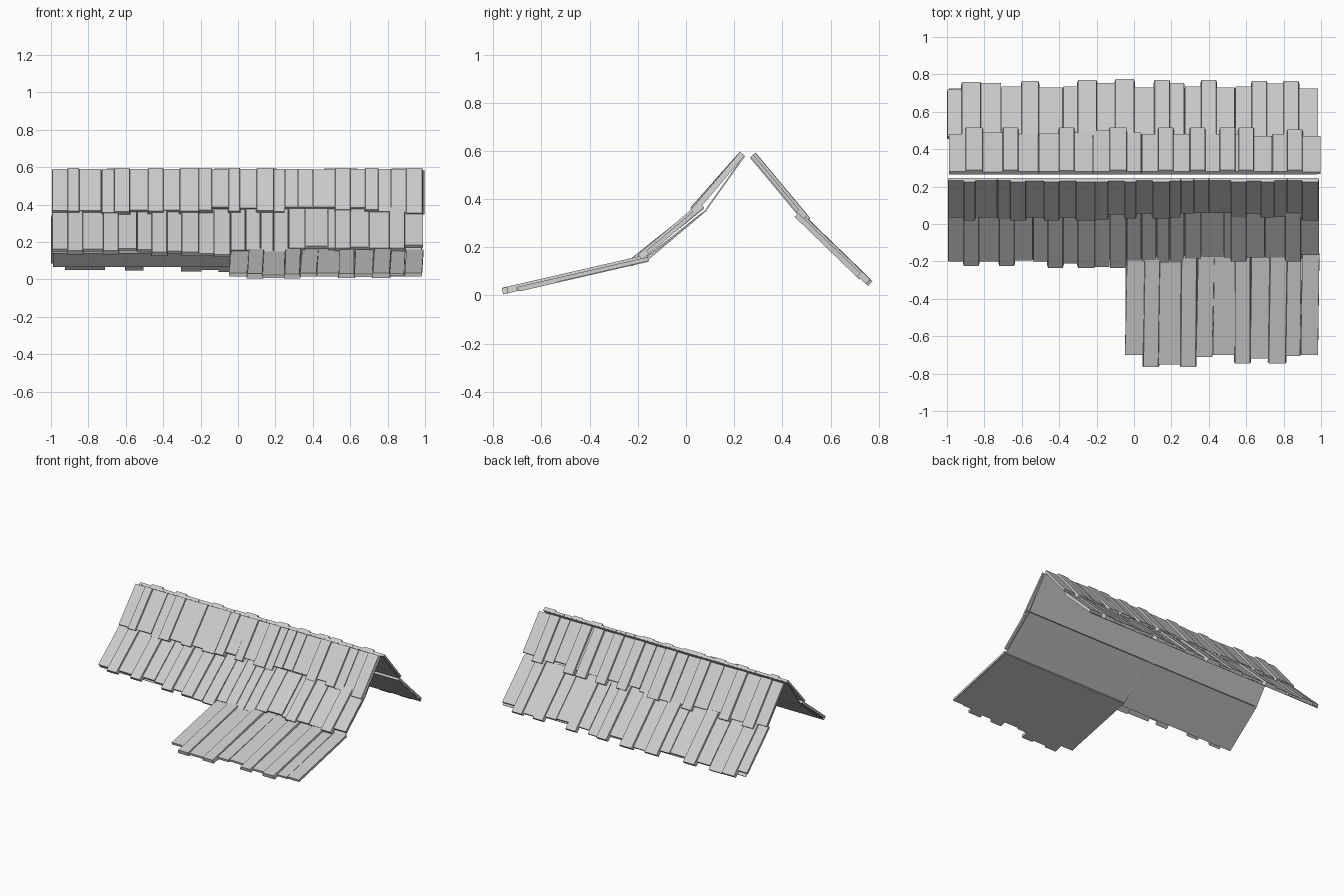
import bpy, bmesh, random
from mathutils import Vector

random.seed(4)
if "Cube" in bpy.data.objects:
    bpy.data.objects.remove(bpy.data.objects["Cube"])

# One plain grey for the whole roof
grey = bpy.data.materials.new("roof grey")
grey.use_nodes = True
grey.diffuse_color = (0.6, 0.6, 0.6, 1)
grey.node_tree.nodes["Principled BSDF"].inputs["Base Color"].default_value = (0.6, 0.6, 0.6, 1)


def add_slab(bm, left, right, top, bottom, thick, inset=0.0, lean=0.0):
    """Slab between two (y, z) points, its outer face narrowed by inset."""
    top, bottom = Vector((0, *top)), Vector((0, *bottom))
    normal = Vector((1, 0, 0)).cross(bottom - top).normalized()
    if normal.z < 0:
        normal.negate()
    rings = []
    for point, shift in ((top, lean), (bottom, 0)):
        outer = point + normal * thick
        corners = [(left + shift, point), (right + shift, point),
                   (right + shift - inset, outer), (left + shift + inset, outer)]
        rings.append([bm.verts.new((x, p.y, p.z)) for x, p in corners])
    a, b = rings
    bm.faces.new(a)
    bm.faces.new(b[::-1])
    for i in range(4):
        j = (i + 1) % 4
        bm.faces.new((a[i], b[i], b[j], a[j]))


def finish(bm, name):
    bmesh.ops.recalc_face_normals(bm, faces=bm.faces)
    mesh = bpy.data.meshes.new(name)
    bm.to_mesh(mesh)
    bm.free()
    mesh.materials.append(grey)
    bpy.context.collection.objects.link(bpy.data.objects.new(name, mesh))


def plank_row(name, top, bottom, start, planks, lean=0.0):
    """Planks given as (right edge, lower end in y), both in hundredths."""
    bm = bmesh.new()
    sign = 1 if bottom[0] > top[0] else -1
    slope = (bottom[1] - top[1]) / (bottom[0] - top[0])
    ends = [end * sign for _, end in planks]
    left = start / 100
    for i, (edge, end) in enumerate(planks):
        right = edge / 100
        near = ends[max(i - 1, 0):i] + ends[i + 1:i + 2]
        raised = ends[i] > sum(near) / len(near) + 0.8
        thick = (0.026 if raised else 0.016) + random.uniform(-0.002, 0.002)
        grow = 0.005 if raised else -0.001
        # Square cut ends reach further out than the underside
        y = end / 100 - sign * thick * abs(slope) / (1 + slope * slope) ** 0.5
        z = top[1] + slope * (y - top[0])
        add_slab(bm, left - grow, right + grow, top, (y, z), thick,
                 0.006 if raised else 0.001, lean * random.uniform(0, 1))
        left = right
    finish(bm, name)


def backing(name, left, right, top, bottom):
    bm = bmesh.new()
    add_slab(bm, left, right, top, bottom, 0.006)
    finish(bm, name)


# Back slope
plank_row("back_upper_planks", (0.268, 0.575), (0.485, 0.315), -99, [
    (-90, 48), (-81, 51.5), (-70, 49), (-62, 51.5), (-51, 48), (-40, 48.5),
    (-32, 51.5), (-22, 49), (-13, 50), (-4, 51.5), (4, 49), (13, 48),
    (21, 51.5), (30, 48), (38, 51.5), (46, 48), (54, 51.5), (56, 48),
    (64, 51.5), (74, 47), (82, 48), (90, 50.5), (99.8, 47)])
plank_row("back_lower_planks", (0.455, 0.33), (0.755, 0.04), -100, [
    (-92, 72), (-82, 76), (-71, 75.5), (-60, 73.5), (-51, 76.5), (-38, 73),
    (-30, 73.5), (-20, 77), (-10, 75.5), (0, 77.5), (11, 73), (19, 77),
    (27, 75.5), (36, 73.5), (44, 77), (54, 73), (63, 73.5), (71, 76.5),
    (80, 75), (88, 76.5), (98.5, 72.5)])
backing("back_upper_backing", -0.99, 0.98, (0.265, 0.572), (0.475, 0.32))
backing("back_lower_backing", -0.99, 0.98, (0.45, 0.327), (0.72, 0.066))

# Front slope, upper row: the left planks sit a little shallower
plank_row("front_upper_right_planks", (0.243, 0.58), (0.035, 0.345), -99.5, [
    (-91, 3.5), (-85, 2), (-73, 3.5), (-66, 2.5), (-58, 1.8), (-48, 3.5),
    (-40, 2), (-31, 3.5), (-21, 2), (-14, 2.5), (-5, 5)])
plank_row("front_upper_left_planks", (0.243, 0.58), (0.06, 0.365), -5, [
    (1, 3), (10, 5.5), (19, 3), (25, 3.5), (32, 5.5), (40, 6), (52, 6),
    (60, 3.5), (68, 5.5), (75, 3.5), (82, 4), (90, 3.5), (98.5, 2)])

# Front slope, middle row: the stretch above the porch is lifted
plank_row("front_middle_right_planks", (0.075, 0.36), (-0.225, 0.12), -99.5, [
    (-91, -20), (-83, -22.5), (-72, -20), (-64, -22.5), (-54, -19.5),
    (-46, -20), (-38, -23.5), (-30, -21), (-21, -23.5), (-13, -23),
    (-4, -23.5)])
plank_row("front_middle_left_planks", (0.075, 0.365), (-0.18, 0.15), -4, [
    (4, -19.5), (12, -20), (19, -21), (27, -20.5), (36, -18.5), (48, -17.5),
    (52, -18), (60, -20), (70, -18), (81, -18), (89, -20), (99, -16.5)])
backing("front_upper_backing", -0.99, 0.98, (0.245, 0.577), (0.088, 0.357))
backing("front_middle_right_backing", -0.99, -0.05, (0.088, 0.353), (-0.185, 0.138))
backing("front_middle_left_backing", -0.05, 0.98, (0.088, 0.353), (-0.16, 0.145))

# Shallow porch roof on the front left
plank_row("porch_planks", (-0.155, 0.143), (-0.765, 0.003), -5, [
    (5, -70), (13, -76.5), (25, -75), (33, -76.5), (42, -71), (54, -70),
    (62, -74.5), (72, -72), (81, -74.5), (89, -70.5), (98.5, -70)], 0.015)
backing("porch_backing", -0.045, 0.98, (-0.155, 0.14), (-0.69, 0.017))
